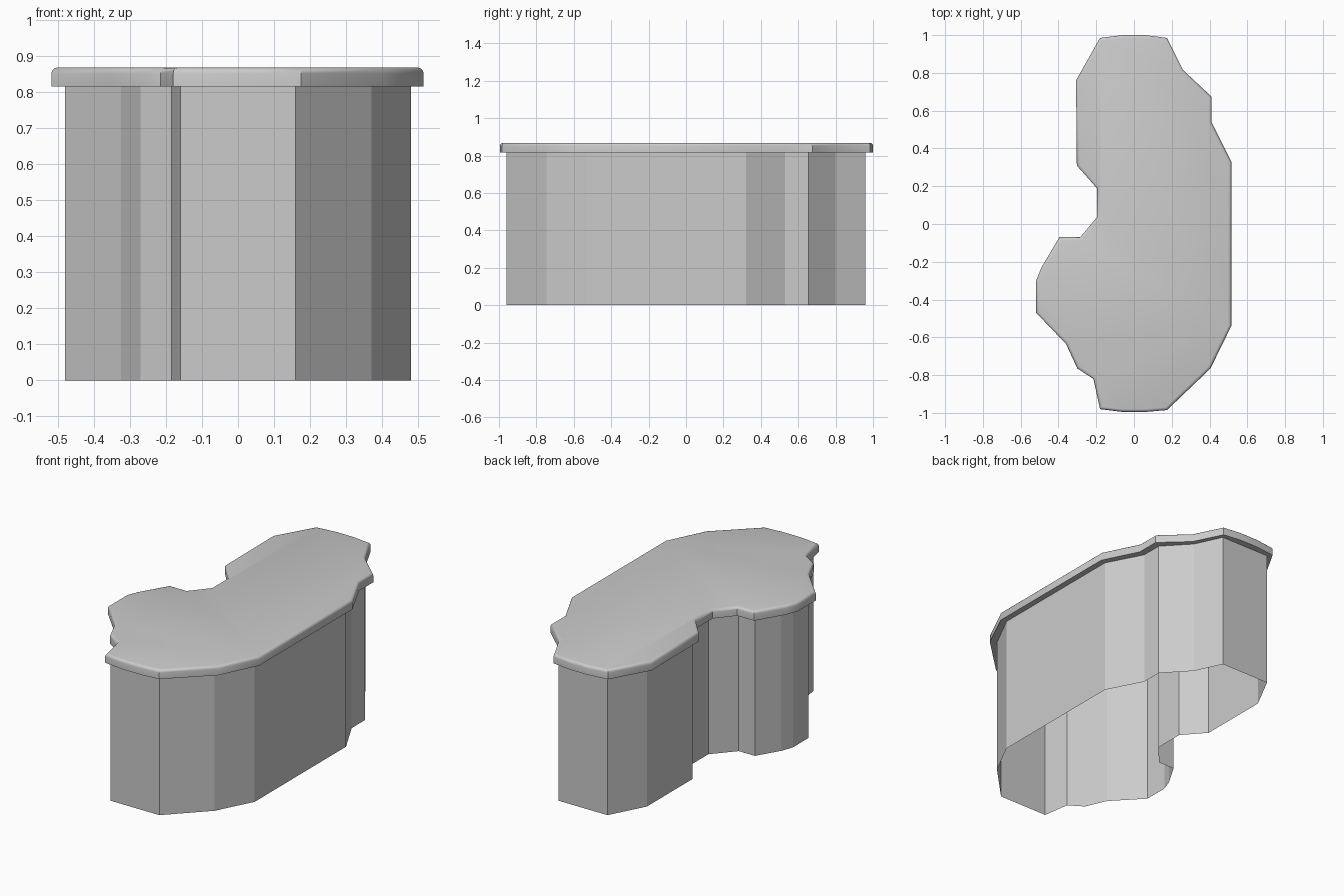
import bpy
import bmesh
import math
from mathutils import Vector

if "Cube" in bpy.data.objects:
    bpy.data.objects.remove(bpy.data.objects["Cube"])

# Counter-clockwise plan outlines, starting at the front left corner
BODY = [(-0.16, -0.96), (0.16, -0.96), (0.37, -0.745), (0.48, -0.53), (0.48, 0.32),
        (0.37, 0.53), (0.37, 0.655), (0.235, 0.80), (0.16, 0.96), (-0.16, 0.96),
        (-0.27, 0.75), (-0.27, 0.325), (-0.16, 0.20), (-0.16, 0.02), (-0.27, -0.105),
        (-0.375, -0.105), (-0.455, -0.24), (-0.48, -0.31), (-0.48, -0.455),
        (-0.325, -0.62), (-0.27, -0.745), (-0.185, -0.80)]
LID = [(-0.18, -0.98), (-0.06, -0.995), (0.06, -0.995), (0.175, -0.985), (0.405, -0.765),
       (0.515, -0.54), (0.515, 0.33), (0.41, 0.54), (0.41, 0.675), (0.26, 0.815),
       (0.175, 0.985), (0.06, 1.0), (-0.06, 1.0), (-0.18, 0.985), (-0.307, 0.76),
       (-0.303, 0.31), (-0.197, 0.19), (-0.197, 0.035), (-0.285, -0.07), (-0.395, -0.07),
       (-0.49, -0.23), (-0.518, -0.30), (-0.518, -0.47), (-0.36, -0.635),
       (-0.30, -0.765), (-0.215, -0.82)]


def inset(points, d):
    """Move every edge of the outline inward by d, with mitred corners."""
    pts = [Vector(p) for p in points]
    result = []
    for i, p in enumerate(pts):
        a = (p - pts[i - 1]).normalized()
        b = (pts[(i + 1) % len(pts)] - p).normalized()
        na, nb = Vector((-a.y, a.x)), Vector((-b.y, b.x))
        result.append(p + (na + nb) * d / (1 + na.dot(nb)))
    return result


def loft(name, outline, levels, capped):
    """Stack copies of the outline at (z, inset) levels and skin them."""
    bm = bmesh.new()
    rings = [[bm.verts.new((p[0], p[1], z)) for p in inset(outline, d)] for z, d in levels]
    n = len(outline)
    for low, high in zip(rings, rings[1:]):
        for i in range(n):
            j = (i + 1) % n
            bm.faces.new((low[i], low[j], high[j], high[i]))
    if capped:
        bm.faces.new(rings[0][::-1])
        bm.faces.new(rings[-1])
    mesh = bpy.data.meshes.new(name)
    bm.to_mesh(mesh)
    bm.free()
    obj = bpy.data.objects.new(name, mesh)
    bpy.context.collection.objects.link(obj)
    return obj


# Hollow base wall, open underneath
loft("base_wall", BODY, [(0, 0), (0.815, 0)], False)

# Overhanging top slab with a rounded upper edge
r = 0.016
edge = [(0.868 - r + r * math.sin(t), r - r * math.cos(t))
        for t in (math.radians(a) for a in (0, 30, 60, 90))]
slab = loft("top_slab", LID, [(0.815, 0)] + edge, True)
bpy.context.view_layer.objects.active = slab
slab.select_set(True)
bpy.ops.object.shade_smooth_by_angle(angle=math.radians(35))
